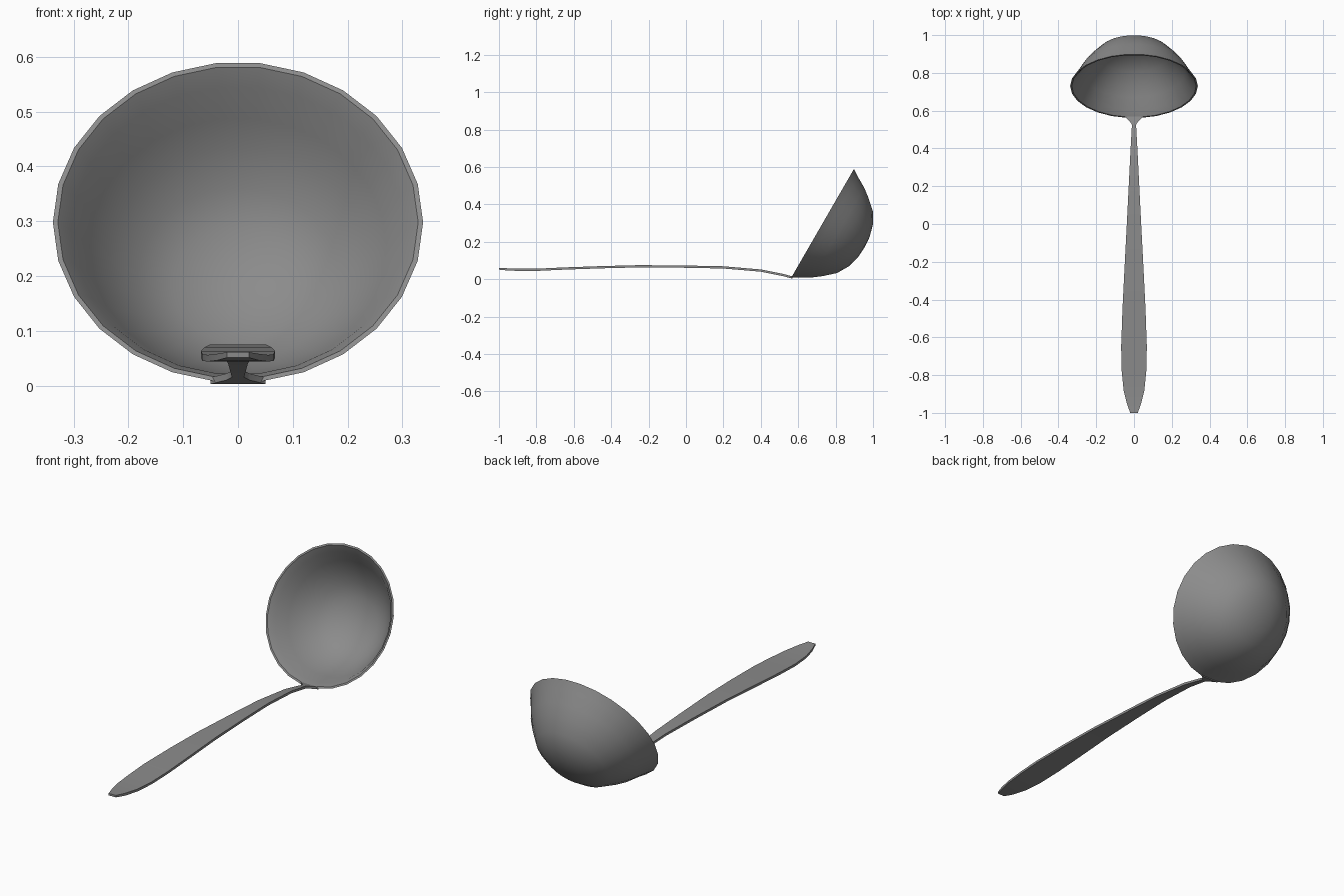
import bpy, bmesh, math
from mathutils import Matrix, Vector

cube = bpy.data.objects.get("Cube")
if cube:
    bpy.data.objects.remove(cube)

# Single brushed metal grey
metal = bpy.data.materials.new("grey metal")
metal.use_nodes = True
GREY = (0.26, 0.26, 0.26, 1)
metal.diffuse_color = GREY
metal.node_tree.nodes["Principled BSDF"].inputs["Base Color"].default_value = GREY


def finish(bm, name, angle):
    bmesh.ops.recalc_face_normals(bm, faces=bm.faces)
    mesh = bpy.data.meshes.new(name)
    bm.to_mesh(mesh)
    bm.free()
    obj = bpy.data.objects.new(name, mesh)
    bpy.context.collection.objects.link(obj)
    mesh.materials.append(metal)
    bpy.ops.object.select_all(action="DESELECT")
    obj.select_set(True)
    bpy.context.view_layer.objects.active = obj
    bpy.ops.object.shade_smooth_by_angle(angle=math.radians(angle))
    return obj


# Bowl: closed profile (radius, depth) spun about its tilted axis
outer = [(0.338, 0), (0.313, 0.038), (0.28, 0.096), (0.244, 0.143),
         (0.192, 0.2), (0.13, 0.236), (0.065, 0.254), (0, 0.259)]
inner = [(max(r - 0.009, 0), max(d - 0.008, 0)) for r, d in outer]
bm = bmesh.new()
verts = [bm.verts.new((r, 0, -d)) for r, d in outer + inner[::-1]]
edges = [bm.edges.new(pair) for pair in zip(verts, verts[1:])]
edges.append(bm.edges.new((verts[-1], verts[0])))
edges = [e for e in edges if any(v.co.x > 0 for v in e.verts)]
bmesh.ops.spin(bm, geom=verts + edges, cent=(0, 0, 0), axis=(0, 0, 1),
               angle=math.tau, steps=26, use_merge=True)
bmesh.ops.remove_doubles(bm, verts=bm.verts, dist=0.0005)
bmesh.ops.delete(bm, geom=[e for e in bm.edges if not e.link_faces], context="EDGES")
tilt = Matrix.Translation((0, 0.73, 0.298)) @ Matrix.Rotation(math.radians(60), 4, "X")
bm.transform(tilt)
finish(bm, "bowl", 40)

# Handle: thin rectangular sections (y, mid height, half width, half thickness)
stations = [(-1, 0.056, 0.02, 0.005), (-0.95, 0.052, 0.038, 0.006),
            (-0.88, 0.05, 0.055, 0.006), (-0.78, 0.051, 0.065, 0.006),
            (-0.65, 0.057, 0.068, 0.006), (-0.45, 0.064, 0.061, 0.006),
            (-0.25, 0.069, 0.051, 0.006), (0, 0.067, 0.038, 0.006),
            (0.2, 0.063, 0.028, 0.006), (0.4, 0.046, 0.018, 0.006),
            (0.525, 0.021, 0.011, 0.006), (0.542, 0.016, 0.021, 0.006),
            (0.57, 0.009, 0.05, 0.006)]
bm = bmesh.new()
rings = []
for y, z, w, t in stations:
    rings.append([bm.verts.new((sx * w, y, z + sz * t))
                  for sx, sz in ((-1, -1), (1, -1), (1, 1), (-1, 1))])
for a, b in zip(rings, rings[1:]):
    for i in range(4):
        j = (i + 1) % 4
        bm.faces.new((a[i], a[j], b[j], b[i]))
bm.faces.new(rings[0])
bm.faces.new(rings[-1])
finish(bm, "handle", 35)
